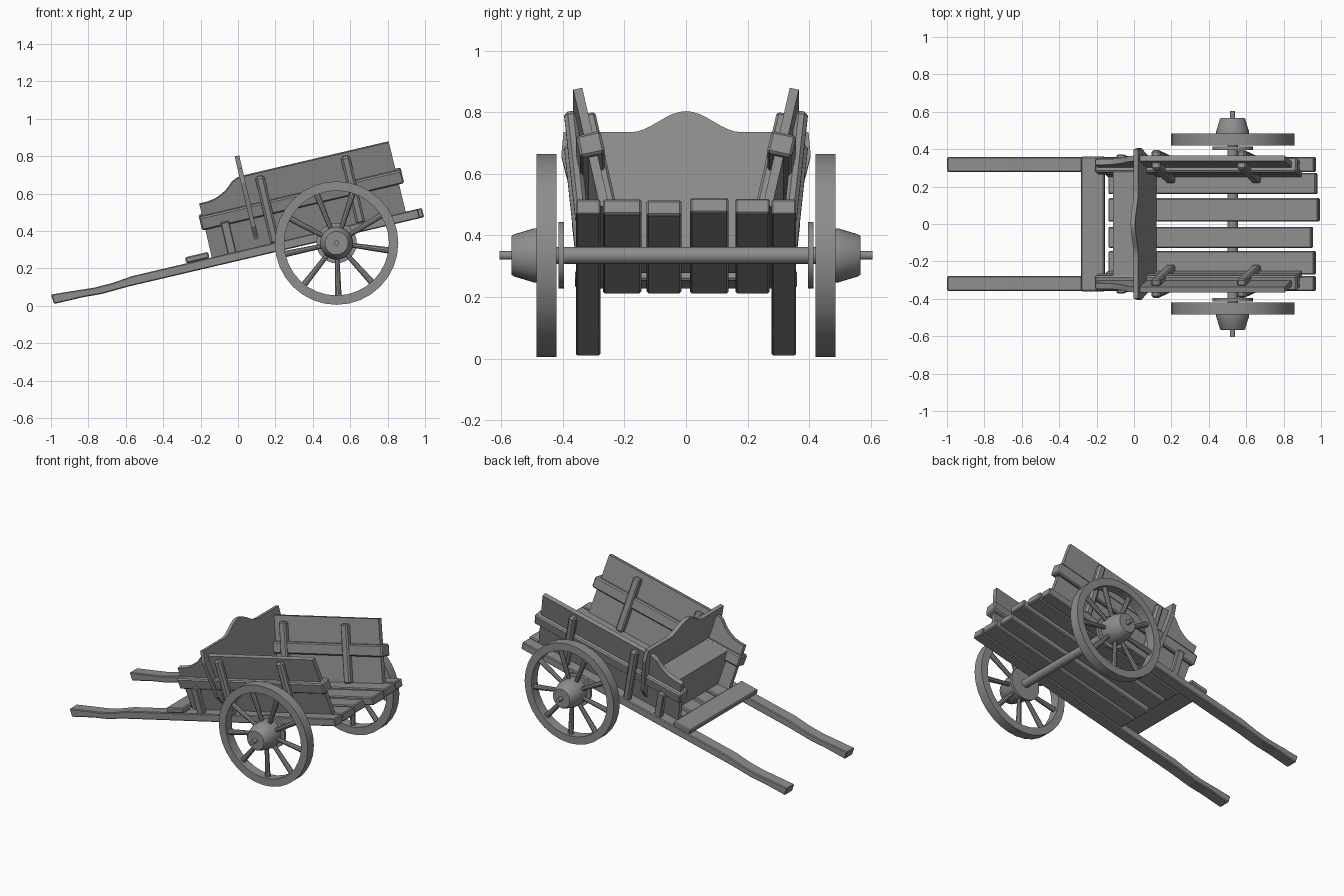
import bpy, bmesh
from math import radians, sin, cos, pi, tau
from mathutils import Matrix, Vector

cube = bpy.data.objects.get("Cube")
if cube:
    bpy.data.objects.remove(cube)

wood = bpy.data.materials.new("grey_wood")
wood.use_nodes = True
GREY = (0.27, 0.27, 0.27, 1)
wood.diffuse_color = GREY
wood.node_tree.nodes["Principled BSDF"].inputs["Base Color"].default_value = GREY

# Cart frame: tilted up toward the rear, resting on its shaft ends
CART = Matrix.Translation((0, 0, 0.24)) @ Matrix.Rotation(radians(-13.2), 4, 'Y')
# Side frame: hinged at the floor edge and leaning outward
SIDE = CART @ Matrix.Translation((0, 0.265, 0.045)) @ Matrix.Rotation(radians(-12.5), 4, 'X')
# Outer posts lean a little less than the panels
POST = CART @ Matrix.Translation((0, 0.338, 0.045)) @ Matrix.Rotation(radians(-6), 4, 'X')


def finish(name, bm, frame, mirror=False, bevel=0.0, smooth=False):
    bm.transform(frame)
    bmesh.ops.recalc_face_normals(bm, faces=bm.faces)
    mesh = bpy.data.meshes.new(name)
    bm.to_mesh(mesh)
    bm.free()
    mesh.materials.append(wood)
    obj = bpy.data.objects.new(name, mesh)
    bpy.context.collection.objects.link(obj)
    if bevel:
        mod = obj.modifiers.new("Bevel", 'BEVEL')
        mod.width = bevel
        mod.limit_method = 'ANGLE'
    if mirror:
        mod = obj.modifiers.new("Mirror", 'MIRROR')
        mod.use_axis = (False, True, False)
    if smooth:
        bpy.ops.object.select_all(action='DESELECT')
        obj.select_set(True)
        bpy.context.view_layer.objects.active = obj
        bpy.ops.object.shade_smooth_by_angle(angle=radians(35))
    return obj


def extrude(name, points, depth, frame, **options):
    """Extrude a closed outline of 3D points along a vector."""
    bm = bmesh.new()
    face = bm.faces.new([bm.verts.new(p) for p in points])
    result = bmesh.ops.extrude_face_region(bm, geom=[face])
    verts = [v for v in result["geom"] if isinstance(v, bmesh.types.BMVert)]
    bmesh.ops.translate(bm, verts=verts, vec=Vector(depth))
    return finish(name, bm, frame, **options)


def box(name, x, y, z, frame, **options):
    outline = [(x[0], y[0], z[0]), (x[1], y[0], z[0]), (x[1], y[0], z[1]), (x[0], y[0], z[1])]
    return extrude(name, outline, (0, y[1] - y[0], 0), frame, **options)


def lathe(name, profile, frame, closed=False, **options):
    """Spin (radius, y) points around the y axis."""
    bm = bmesh.new()
    verts = [bm.verts.new((r, y, 0)) for r, y in profile]
    edges = [bm.edges.new(pair) for pair in zip(verts, verts[1:])]
    if closed:
        edges.append(bm.edges.new((verts[-1], verts[0])))
    bmesh.ops.spin(bm, geom=verts + edges, cent=(0, 0, 0), axis=(0, 1, 0),
                   angle=tau, steps=32, use_duplicate=False)
    bmesh.ops.remove_doubles(bm, verts=bm.verts, dist=1e-4)
    return finish(name, bm, frame, smooth=True, **options)


# Shafts with shaped handles
shaft = [(-1.015, 0.053), (-0.9, 0.045), (-0.78, 0.036), (-0.68, 0.038), (-0.57, 0.05),
         (1.0, 0.05), (1.0, 0), (-0.6, 0), (-0.75, -0.006), (-0.85, 0), (-1.01, 0)]
extrude("shafts", [(u, 0.278, w) for u, w in shaft], (0, 0.08, 0), CART,
        mirror=True, bevel=0.005)

# Floor planks of uneven length
for i, (y0, y1, end) in enumerate([(-0.27, -0.145, 1.0), (-0.128, -0.015, 0.985),
                                   (0.013, 0.138, 1.022), (0.16, 0.272, 1.01)]):
    box(f"floor_plank_{i + 1}", (-0.13, end), (y0, y1), (0, 0.051), CART, bevel=0.006)

# Foot board across the shafts
box("foot_board", (-0.272, -0.145), (-0.36, 0.36), (0.05, 0.083), CART, bevel=0.006)

# Side panels with a curved front drop
panel = [(-0.132, 0), (-0.132, 0.305), (-0.085, 0.306), (-0.045, 0.312), (-0.01, 0.326),
         (0.02, 0.342), (0.045, 0.362), (0.067, 0.383), (0.095, 0.396), (0.133, 0.4),
         (0.93, 0.4), (0.933, 0)]
extrude("side_panels", [(u, -0.015, w) for u, w in panel], (0, 0.03, 0), SIDE, mirror=True)

# Rails clasping the panels
box("side_rails", (-0.15, 0.96), (-0.04, 0.042), (0.168, 0.242), SIDE, mirror=True, bevel=0.008)

# Upright posts outside and inside each panel
for label, u in (("front", 0.215), ("rear", 0.685)):
    box(f"{label}_outer_posts", (u - 0.025, u + 0.025), (-0.022, 0.02), (0, 0.372), POST,
        mirror=True, bevel=0.012)
    box(f"{label}_inner_posts", (u - 0.025, u + 0.025), (-0.05, -0.01), (0, 0.365), SIDE,
        mirror=True, bevel=0.008)
box("short_front_struts", (-0.045, 0.002), (-0.022, 0.015), (0, 0.175), POST,
    mirror=True, bevel=0.005)

# Front board with a raised, curved crest
crest = [(0.18 * (1 - i / 8), 0.477 + 0.07 * (0.5 - 0.5 * cos(pi * i / 8))) for i in range(9)]
half = [(0.26, 0.05), (0.345, 0.16), (0.405, 0.4), (0.398, 0.477)] + crest
outline = half + [(-y, w) for y, w in reversed(half[:-1])]
extrude("front_board", [(0.11, y, w) for y, w in outline], (0.025, 0, 0), CART)

# Bench seat ahead of the front board
bench = [(0.262, 0.05), (0.318, 0.282), (-0.318, 0.282), (-0.262, 0.05)]
extrude("bench_seat", [(-0.05, y, w) for y, w in bench], (0.165, 0, 0), CART)

# Axle, hubs, collars and rims
WHEEL = Matrix.Translation((0.527, 0, 0.335))
lathe("axle", [(0, -0.43), (0.028, -0.43), (0.028, 0.43), (0, 0.43)], WHEEL)
lathe("axle_tips", [(0, 0.42), (0.014, 0.42), (0.014, 0.605), (0, 0.605)], WHEEL, mirror=True)
lathe("hubs", [(0, 0.42), (0.088, 0.42), (0.088, 0.495), (0.083, 0.51), (0.068, 0.56),
               (0.062, 0.567), (0, 0.567)], WHEEL, mirror=True)
lathe("hub_collars", [(0, 0.396), (0.108, 0.396), (0.108, 0.414), (0, 0.414)], WHEEL, mirror=True)
lathe("wheel_rims", [(0.28, 0.42), (0.33, 0.42), (0.33, 0.485), (0.28, 0.485)], WHEEL,
      closed=True, mirror=True)

# Spokes, thicker toward the rim
SPOKES = 9
bm = bmesh.new()
for i in range(SPOKES):
    turn = Matrix.Rotation(tau * i / SPOKES + radians(178), 4, 'Y')
    place = turn @ Matrix.Translation((0, 0.452, 0.18))
    bmesh.ops.create_cone(bm, cap_ends=True, segments=10, radius1=0.013, radius2=0.018,
                          depth=0.22, matrix=place)
finish("wheel_spokes", bm, WHEEL, mirror=True, smooth=True)
